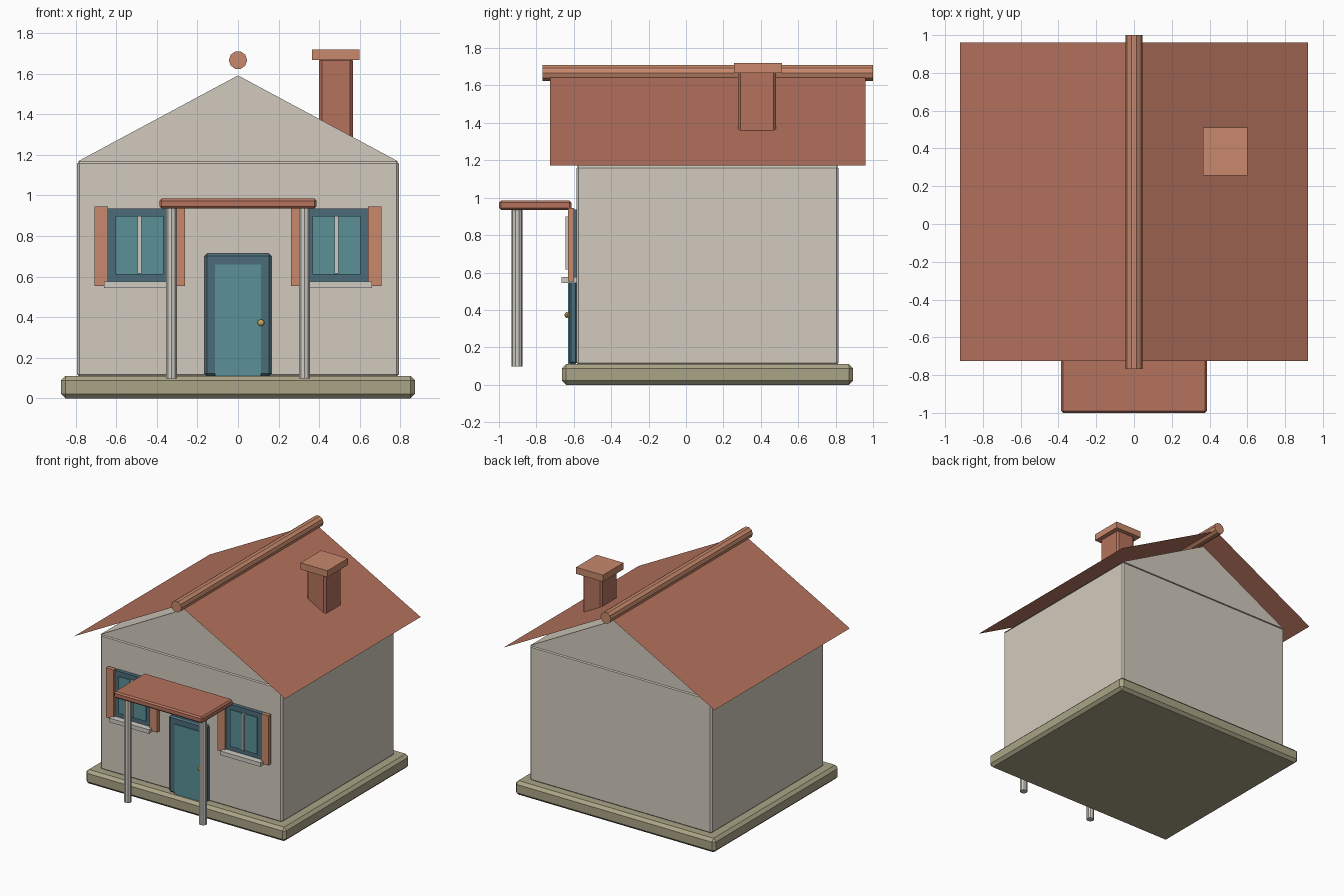
import bpy, bmesh, math

if "Cube" in bpy.data.objects:
    bpy.data.objects.remove(bpy.data.objects["Cube"])

def mat(name, r, g, b):
    m = bpy.data.materials.new(name)
    m.diffuse_color = (r, g, b, 1)
    m.use_nodes = True
    m.node_tree.nodes["Principled BSDF"].inputs["Base Color"].default_value = m.diffuse_color
    return m

PLASTER = mat("plaster", 0.64, 0.59, 0.51)
STONE = mat("stone", 0.40, 0.37, 0.24)
TILE = mat("tile", 0.46, 0.17, 0.11)
TRIM = mat("trim", 0.58, 0.25, 0.15)
FRAME = mat("frame_blue", 0.07, 0.15, 0.19)
GLASS = mat("pane_teal", 0.10, 0.28, 0.31)
PALE = mat("pale_wood", 0.62, 0.60, 0.55)
BRASS = mat("brass", 0.60, 0.40, 0.12)

def finish(name, bm, material, bevel=0):
    bmesh.ops.recalc_face_normals(bm, faces=bm.faces)
    me = bpy.data.meshes.new(name)
    bm.to_mesh(me)
    bm.free()
    ob = bpy.data.objects.new(name, me)
    bpy.context.collection.objects.link(ob)
    me.materials.append(material)
    if bevel:
        mod = ob.modifiers.new("bevel", 'BEVEL')
        mod.width = bevel
        mod.segments = 1
    return ob

def prism(name, profile, y0, y1, material, bevel=0):
    """Extrude a closed x-z outline along y."""
    bm = bmesh.new()
    face = bm.faces.new([bm.verts.new((x, y0, z)) for x, z in profile])
    ext = bmesh.ops.extrude_face_region(bm, geom=[face])
    moved = [v for v in ext["geom"] if isinstance(v, bmesh.types.BMVert)]
    bmesh.ops.translate(bm, verts=moved, vec=(0, y1 - y0, 0))
    return finish(name, bm, material, bevel)

def box(name, x0, x1, y0, y1, z0, z1, material, bevel=0):
    outline = [(x0, z0), (x1, z0), (x1, z1), (x0, z1)]
    return prism(name, outline, y0, y1, material, bevel)

# Plinth, walls and solid gable
box("plinth", -0.873, 0.873, -0.664, 0.894, 0, 0.11, STONE, 0.022)
box("walls", -0.793, 0.793, -0.586, 0.816, 0.105, 1.17, PLASTER, 0.012)
prism("gable", [(-0.79, 1.168), (0.79, 1.168), (0, 1.592)], -0.584, 0.814, PLASTER)

# Thin roof sheets
for side, label in ((-1, "left"), (1, "right")):
    bm = bmesh.new()
    corners = [(0, -0.726, 1.662), (side * 0.92, -0.726, 1.172),
               (side * 0.92, 0.96, 1.172), (0, 0.96, 1.662)]
    if side > 0:
        pts = corners
    else:
        pts = corners[::-1]
    f = bm.faces.new([bm.verts.new(p) for p in pts])
    f.normal_update()
    me = bpy.data.meshes.new("roof_" + label)
    bm.to_mesh(me)
    bm.free()
    me.materials.append(TILE)
    bpy.context.collection.objects.link(bpy.data.objects.new("roof_" + label, me))

# Ten-sided ridge pole
ring = [(0.045 * math.cos(math.tau * i / 10), 1.667 + 0.045 * math.sin(math.tau * i / 10))
        for i in range(10)]
prism("ridge_pole", ring, -0.767, 1.0, TRIM)

# Chimney and cap
box("chimney", 0.40, 0.566, 0.278, 0.482, 1.25, 1.68, TILE, 0.014)
box("chimney_cap", 0.366, 0.60, 0.256, 0.512, 1.668, 1.72, TRIM)

# Door
box("door_frame", -0.165, 0.165, -0.626, -0.58, 0.11, 0.713, FRAME, 0.012)
box("door_panel", -0.113, 0.113, -0.632, -0.60, 0.11, 0.66, GLASS)
bm = bmesh.new()
bmesh.ops.create_uvsphere(bm, u_segments=10, v_segments=6, radius=0.018)
bmesh.ops.scale(bm, vec=(1, 0.7, 0.9), verts=bm.verts)
bmesh.ops.translate(bm, vec=(0.113, -0.637, 0.373), verts=bm.verts)
finish("door_knob", bm, BRASS)

# Windows with shutters, and porch posts, one set per side
for side, label in ((-1, "left_"), (1, "right_")):
    c = side * 0.485
    box(label + "window_frame", c - 0.158, c + 0.158, -0.616, -0.58, 0.573, 0.937, FRAME)
    box(label + "window_glass", c - 0.118, c + 0.118, -0.624, -0.60, 0.61, 0.90, GLASS)
    box(label + "mullion", c - 0.01, c + 0.01, -0.643, -0.62, 0.615, 0.90, PALE)
    box(label + "sill", c - 0.175, c + 0.175, -0.665, -0.58, 0.543, 0.575, PALE)
    for k, where in ((-1, "shutter_a"), (1, "shutter_b")):
        s = c + k * 0.19
        box(label + where, s - 0.033, s + 0.033, -0.632, -0.60, 0.553, 0.945, TRIM)
    bm = bmesh.new()
    bmesh.ops.create_cone(bm, cap_ends=True, segments=10, radius1=0.029, radius2=0.029, depth=0.85)
    bmesh.ops.translate(bm, vec=(side * 0.328, -0.903, 0.522), verts=bm.verts)
    finish(label + "porch_post", bm, PALE)

# Porch canopy
box("porch_canopy", -0.387, 0.387, -1.0, -0.613, 0.935, 0.985, TILE, 0.011)
